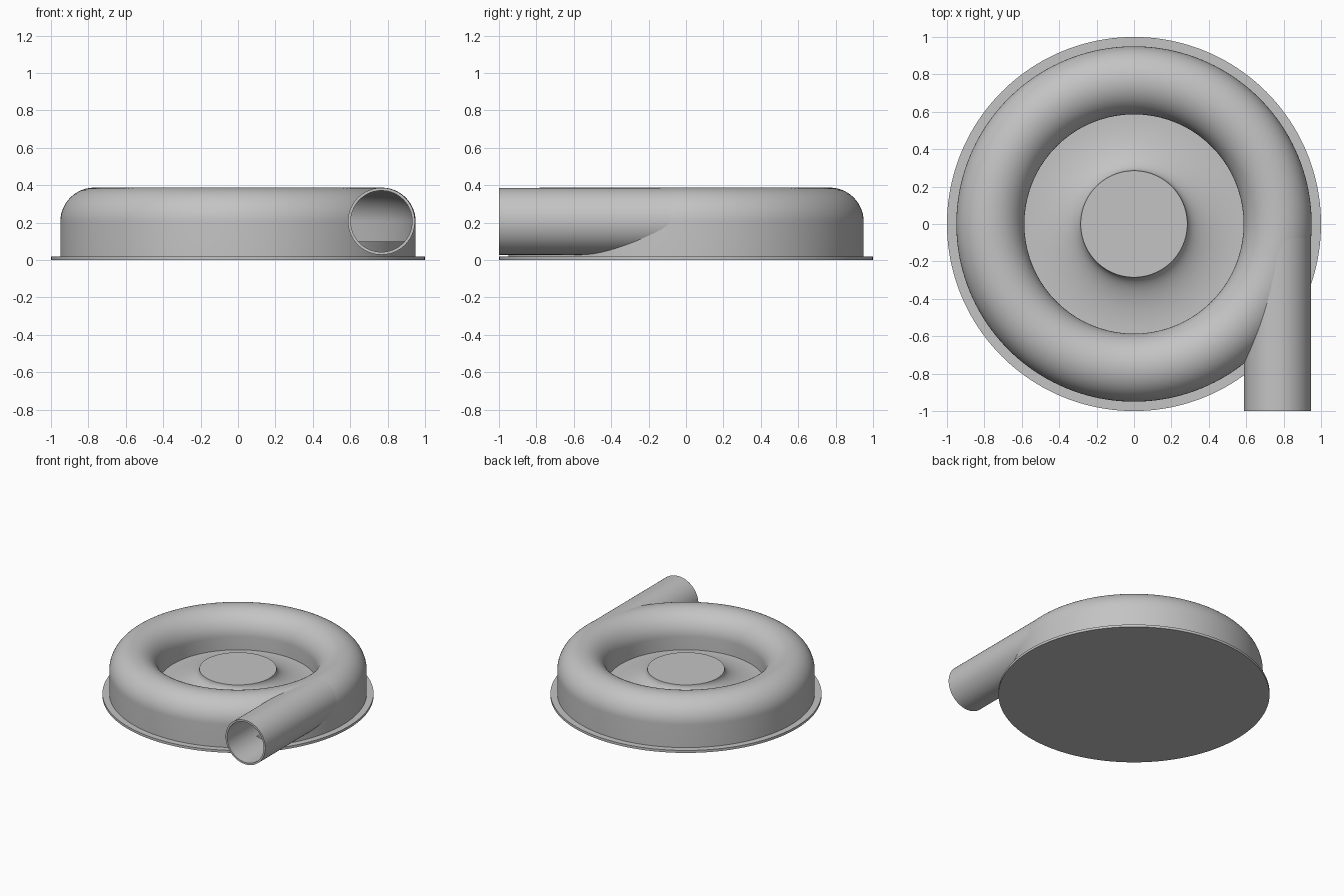
import bpy
import bmesh
import math

cube = bpy.data.objects.get("Cube")
if cube:
    bpy.data.objects.remove(cube, do_unlink=True)

metal = bpy.data.materials.new("cast grey metal")
metal.use_nodes = True
GREY = (0.55, 0.55, 0.55, 1)
metal.diffuse_color = GREY
metal.node_tree.nodes["Principled BSDF"].inputs["Base Color"].default_value = GREY

TUBE_R, TUBE_Z, RING_R = 0.182, 0.205, 0.768
FLOOR_Z, PLATE_Z, WALL = 0.1, 0.02, 0.016
PIPE_X, PIPE_Z, PIPE_R, BORE_R = 0.767, 0.207, 0.179, 0.164


def arc(cx, cz, rx, rz, start, end, steps):
    """Points on an elliptical arc, angles in degrees."""
    angles = [math.radians(start + (end - start) * i / steps) for i in range(steps + 1)]
    return [(cx + rx * math.cos(a), cz + rz * math.sin(a)) for a in angles]


def revolve(name, profile, closed=False, segments=160):
    """Spin an (r, z) profile round the z axis."""
    bm = bmesh.new()
    verts = [bm.verts.new((r, 0, z)) for r, z in profile]
    pairs = list(zip(verts, verts[1:]))
    if closed:
        pairs.append((verts[-1], verts[0]))
    edges = [bm.edges.new(p) for p in pairs]
    bmesh.ops.spin(bm, geom=verts + edges, cent=(0, 0, 0), axis=(0, 0, 1),
                   angle=math.tau, steps=segments)
    bmesh.ops.remove_doubles(bm, verts=bm.verts, dist=0.0001)
    bmesh.ops.recalc_face_normals(bm, faces=bm.faces)
    mesh = bpy.data.meshes.new(name)
    bm.to_mesh(mesh)
    bm.free()
    mesh.materials.append(metal)
    obj = bpy.data.objects.new(name, mesh)
    bpy.context.collection.objects.link(obj)
    return obj


def smooth(obj):
    bpy.ops.object.select_all(action="DESELECT")
    obj.select_set(True)
    bpy.context.view_layer.objects.active = obj
    bpy.ops.object.shade_smooth_by_angle(angle=math.radians(35))


def lay_along_y(obj):
    obj.location = (PIPE_X, 0, PIPE_Z)
    obj.rotation_euler = (math.radians(90), 0, 0)


# Flat round mounting plate
base_plate = revolve("base_plate", [(0, 0), (1, 0), (1, PLATE_Z), (0, PLATE_Z)])

# Inner floor rising in a concave flare to the flat hub
flare = arc(0.575, 0.22, 0.29, 0.22 - FLOOR_Z, 270, 180, 20)
outer = RING_R + TUBE_R - WALL
hub_floor = revolve("hub_floor", [(0, PLATE_Z), (outer, PLATE_Z), (outer, FLOOR_Z)]
                    + flare + [(0, 0.22)])

# Hollow ring casing with a straight outer skirt
bore = TUBE_R - WALL
shell = ([(RING_R + TUBE_R, PLATE_Z)]
         + arc(RING_R, TUBE_Z, TUBE_R, TUBE_R, 0, 180, 40)
         + [(RING_R - TUBE_R, FLOOR_Z), (RING_R - bore, FLOOR_Z)]
         + arc(RING_R, TUBE_Z, bore, bore, 180, 0, 40)
         + [(RING_R + bore, PLATE_Z)])
ring_casing = revolve("ring_casing", shell, closed=True)

# Tangential outlet pipe, open at the front
outlet_pipe = revolve("outlet_pipe", [(PIPE_R, 0.01), (PIPE_R, 1), (BORE_R, 1),
                                      (BORE_R, 0.01)], closed=True, segments=96)
lay_along_y(outlet_pipe)

# Bore that opens the casing into the pipe
bore_cutter = revolve("bore_cutter", [(0, 0.01), (BORE_R + 0.001, 0.01),
                                      (BORE_R + 0.001, 1.1), (0, 1.1)], segments=96)
lay_along_y(bore_cutter)
bore_cutter.hide_render = True
bore_cutter.display_type = "WIRE"
cut = ring_casing.modifiers.new("pipe opening", "BOOLEAN")
cut.operation = "DIFFERENCE"
cut.solver = "EXACT"
cut.object = bore_cutter
bpy.context.view_layer.objects.active = ring_casing
bpy.ops.object.modifier_apply(modifier=cut.name)
bpy.data.objects.remove(bore_cutter, do_unlink=True)

for part in (base_plate, hub_floor, ring_casing, outlet_pipe):
    smooth(part)
